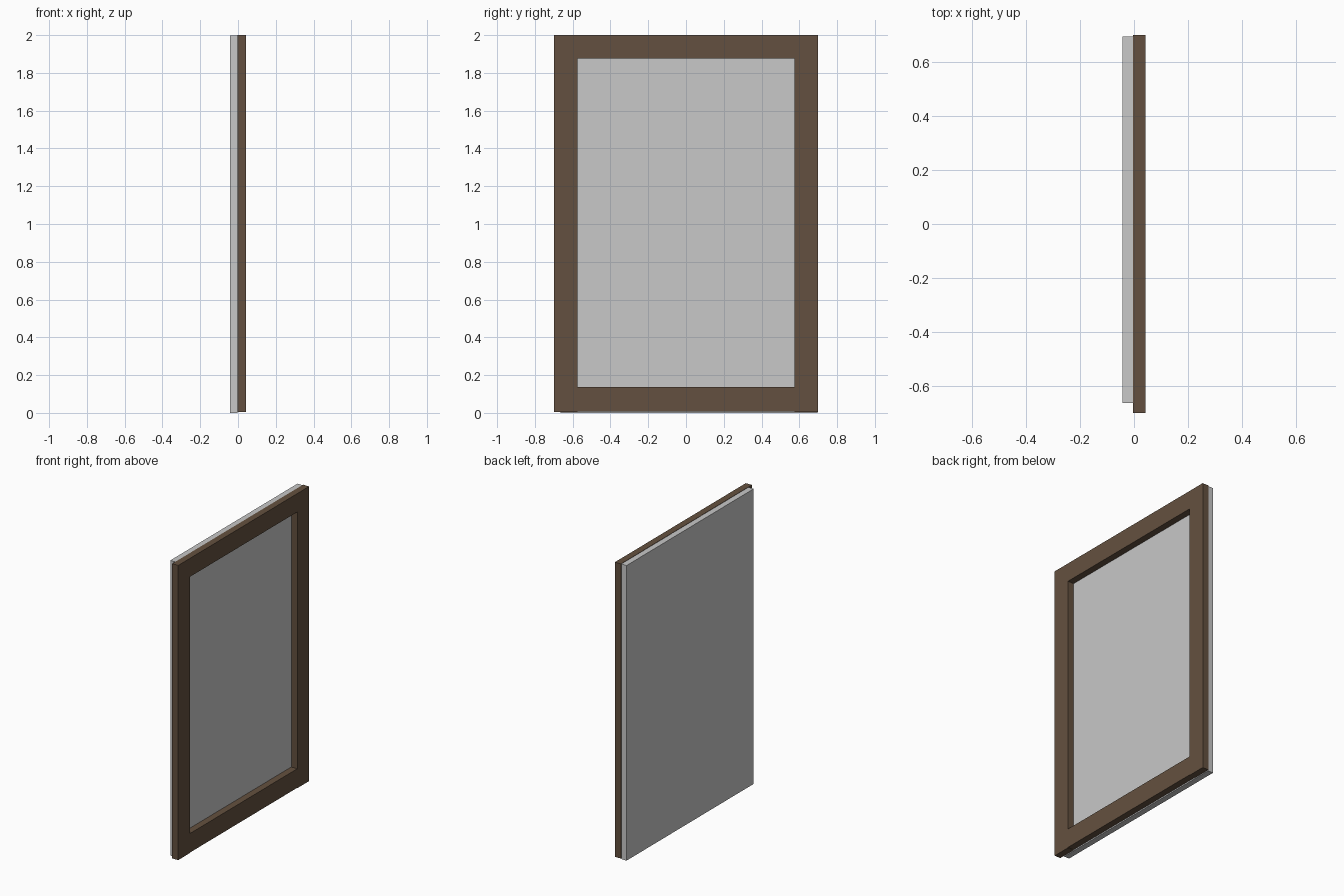
import bpy
import bmesh

if "Cube" in bpy.data.objects:
    bpy.data.objects.remove(bpy.data.objects["Cube"])


def material(name, rgb):
    m = bpy.data.materials.new(name)
    m.diffuse_color = (*rgb, 1.0)
    m.use_nodes = True
    m.node_tree.nodes["Principled BSDF"].inputs["Base Color"].default_value = m.diffuse_color
    return m


def box(name, lo, hi, mat):
    bm = bmesh.new()
    bmesh.ops.create_cube(bm, size=1.0)
    for v in bm.verts:
        v.co = [(a + b) / 2 + c * (b - a) for a, b, c in zip(lo, hi, v.co)]
    mesh = bpy.data.meshes.new(name)
    bm.to_mesh(mesh)
    bm.free()
    mesh.materials.append(mat)
    ob = bpy.data.objects.new(name, mesh)
    bpy.context.collection.objects.link(ob)
    return ob


brown = material("dark_wood", (0.127, 0.081, 0.05))
grey = material("light_grey", (0.58, 0.58, 0.58))

BACK, FRONT = -0.003, 0.042   # frame depth along x
INNER = 0.574                 # half width of the opening

# Backing panel, slightly offset behind the frame
box("panel", (-0.042, -0.664, 0.0), (BACK, 0.696, 1.998), grey)

# Full-height side stiles
for name, y0, y1 in (("left_stile", -0.70, -INNER), ("right_stile", INNER, 0.70)):
    box(name, (BACK, y0, 0.005), (FRONT, y1, 2.0), brown)

# Top and bottom rails between the stiles
for name, z0, z1 in (("bottom_rail", 0.008, 0.137), ("top_rail", 1.875, 2.0)):
    box(name, (BACK, -INNER, z0), (FRONT, INNER, z1), brown)
